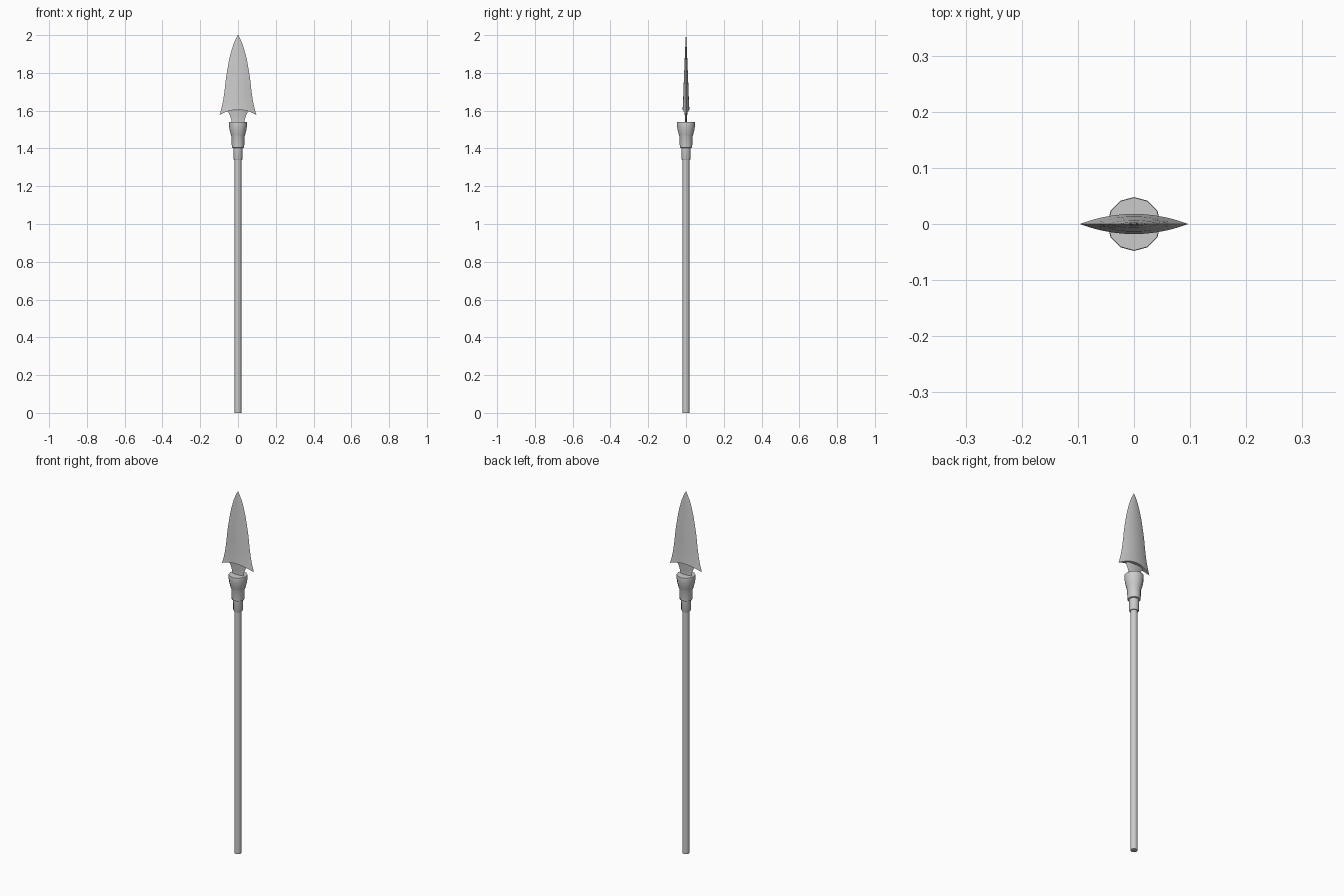
import bpy, bmesh, math

if "Cube" in bpy.data.objects:
    bpy.data.objects.remove(bpy.data.objects["Cube"])


def finish(name, bm, angle=30):
    bmesh.ops.recalc_face_normals(bm, faces=bm.faces)
    me = bpy.data.meshes.new(name)
    bm.to_mesh(me)
    bm.free()
    ob = bpy.data.objects.new(name, me)
    bpy.context.collection.objects.link(ob)
    bpy.ops.object.select_all(action='DESELECT')
    ob.select_set(True)
    bpy.context.view_layer.objects.active = ob
    bpy.ops.object.shade_smooth_by_angle(angle=math.radians(angle))
    return ob


def loft(name, rings, angle=30):
    """Skin a list of closed rings and cap both ends."""
    bm = bmesh.new()
    rows = [[bm.verts.new(p) for p in ring] for ring in rings]
    n = len(rows[0])
    for a, b in zip(rows, rows[1:]):
        for i in range(n):
            j = (i + 1) % n
            bm.faces.new((a[i], a[j], b[j], b[i]))
    # caps are split across so that curved lens ends stay clean
    for row in (rows[0], rows[-1]):
        for i in range(n // 2):
            quad = [row[i], row[i + 1], row[(n - i - 1) % n], row[(n - i) % n]]
            bm.faces.new(list(dict.fromkeys(quad)))
    bmesh.ops.remove_doubles(bm, verts=bm.verts, dist=1e-5)
    return finish(name, bm, angle)


def lathe(name, profile, sides=12):
    return loft(name, [[(r * math.cos(2 * math.pi * i / sides),
                         r * math.sin(2 * math.pi * i / sides), z)
                        for i in range(sides)] for r, z in profile], 35)


def lens(half_w, half_t, z, sag=0.0, half_n=10):
    """Lens-shaped ring; sag lowers the ring towards its edges."""
    us = [(k, 1) for k in range(half_n)] + [(k, -1) for k in range(half_n, 0, -1)]
    ring = []
    for k, side in us:
        u = 1 - 2 * k / half_n
        ring.append((half_w * u, side * half_t * (1 - u * u), z - sag * u * u))
    return ring


# shaft and stepped socket
lathe("shaft", [(0.018, 0), (0.018, 1.36)])
lathe("ferrule", [(0.022, 1.34), (0.024, 1.345), (0.025, 1.41)])
lathe("socket_cup", [(0.027, 1.403), (0.032, 1.405), (0.033, 1.415), (0.034, 1.46),
                     (0.039, 1.475), (0.044, 1.495), (0.047, 1.515),
                     (0.048, 1.535), (0.047, 1.54)])

# neck plate flaring into the blade
loft("neck", [lens(w, t, z) for w, t, z in
              [(0.034, 0.004, 1.53), (0.035, 0.004, 1.55), (0.041, 0.006, 1.57),
               (0.050, 0.008, 1.59), (0.056, 0.009, 1.60)]])

# blade: half width, half thickness, centre height, edge drop
loft("blade", [lens(*s) for s in
               [(0.097, 0.018, 1.605, 0.027), (0.088, 0.0165, 1.63, 0.02),
                (0.079, 0.015, 1.66, 0.01), (0.071, 0.0135, 1.71, 0.004),
                (0.064, 0.011, 1.77, 0), (0.056, 0.009, 1.82, 0),
                (0.047, 0.007, 1.87, 0), (0.037, 0.005, 1.91, 0),
                (0.025, 0.0035, 1.95, 0), (0.012, 0.002, 1.98, 0),
                (0.001, 0.0005, 2.0, 0)]])
